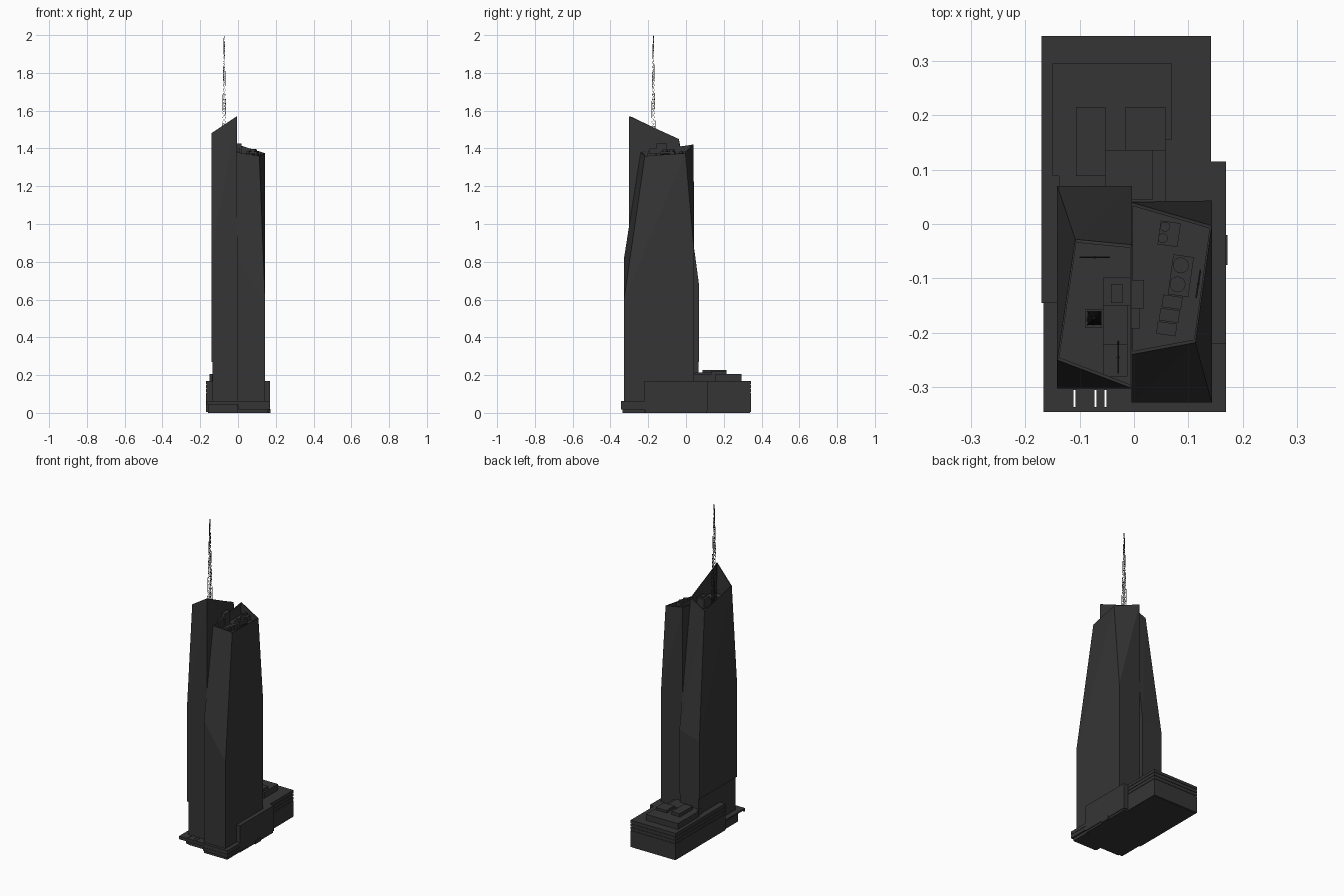
import bpy, bmesh, math
from mathutils import Vector, Matrix

if "Cube" in bpy.data.objects:
    bpy.data.objects.remove(bpy.data.objects["Cube"])


def material(name, rgb):
    m = bpy.data.materials.new(name)
    m.diffuse_color = (*rgb, 1)
    m.use_nodes = True
    m.node_tree.nodes["Principled BSDF"].inputs["Base Color"].default_value = m.diffuse_color
    return m


DARK = material("dark_grey", (0.036, 0.036, 0.036))


def finish(name, bm):
    bmesh.ops.recalc_face_normals(bm, faces=bm.faces)
    me = bpy.data.meshes.new(name)
    bm.to_mesh(me)
    bm.free()
    me.materials.append(DARK)
    ob = bpy.data.objects.new(name, me)
    bpy.context.collection.objects.link(ob)
    return ob


def add_box(bm, x0, x1, y0, y1, z0, z1, turn=0):
    c = Vector(((x0 + x1) / 2, (y0 + y1) / 2, (z0 + z1) / 2))
    m = (Matrix.Translation(c) @ Matrix.Rotation(math.radians(turn), 4, 'Z')
         @ Matrix.Diagonal((x1 - x0, y1 - y0, z1 - z0, 1)))
    bmesh.ops.create_cube(bm, size=1, matrix=m)


def boxes(name, *items):
    bm = bmesh.new()
    for it in items:
        add_box(bm, *it)
    return finish(name, bm)


def add_bar(bm, a, b, r, n=4):
    a, b = Vector(a), Vector(b)
    d = b - a
    m = Matrix.Translation((a + b) / 2) @ d.to_track_quat('Z', 'Y').to_matrix().to_4x4()
    bmesh.ops.create_cone(bm, cap_ends=True, segments=n, radius1=r, radius2=r,
                          depth=d.length, matrix=m)


def prism(name, pts, z0, z1):
    bm = bmesh.new()
    f = bm.faces.new([bm.verts.new((x, y, z0)) for x, y in pts])
    top = bmesh.ops.extrude_face_region(bm, geom=[f])["geom"]
    bmesh.ops.translate(bm, vec=(0, 0, z1 - z0),
                        verts=[v for v in top if isinstance(v, bmesh.types.BMVert)])
    return finish(name, bm)


def crystal_tower(name, base, z0, creases, tops, floor):
    """Box shaft with sloped facets cut from three corners and a sunken roof."""
    bm = bmesh.new()
    b = [bm.verts.new((x, y, z0)) for x, y in base]
    c = [bm.verts.new((*base[i], z)) for i, z in enumerate(creases)]
    t = [bm.verts.new(p) for p in tops]
    mid = sum((Vector(p) for p in tops), Vector()) / 4
    inner = [Vector(p).lerp(Vector((mid.x, mid.y, p[2])), 0.05) for p in tops]
    r = [bm.verts.new(p) for p in inner]
    f = [bm.verts.new((p.x, p.y, floor)) for p in inner]
    walls = [(b[0], b[1], c[1], c[0]), (c[0], c[1], t[1]), (c[0], t[1], t[0]),
             (b[1], b[2], c[2], t[2], c[1]), (c[1], t[2], t[1]),
             (b[2], b[3], t[3], c[2]), (c[2], t[3], t[2]),
             (b[3], b[0], c[0], t[0], t[3]), tuple(reversed(b)), tuple(f)]
    for i in range(4):
        j = (i + 1) % 4
        walls += [(t[i], t[j], r[j], r[i]), (r[i], r[j], f[j], f[i])]
    for w in walls:
        bm.faces.new(w)
    return finish(name, bm)


# Two faceted tower halves
crystal_tower("right_tower",
              [(-.005, -.328), (.143, -.328), (.143, .043), (-.005, .043)], 0,
              (.82, .60, .85),
              [(-.005, -.24, 1.38), (.113, -.218, 1.36), (.143, -.003, 1.375), (-.005, .04, 1.42)],
              1.345)
crystal_tower("left_tower",
              [(-.004, .07), (-.141, .07), (-.141, -.302), (-.004, -.302)], .27,
              (.67, .63, .85),
              [(-.004, -.038, 1.45), (-.108, -.028, 1.40), (-.141, -.25, 1.48), (-.004, -.302, 1.57)],
              1.37)
boxes("left_tower_base", (-.134, -.004, -.297, .066, 0, .27))

# Podium: recessed ground storey, main body and projecting floor bands
prism("podium_ground_storey",
      [(-.16, -.145), (.165, -.145), (.165, .11), (.135, .11), (.135, .34), (-.16, .34)], 0, .06)


def podium_outline(d):
    return [(-.17 + d, -.145 + d), (.1, -.145 + d), (.1, .115), (.141 - d, .115),
            (.141 - d, .345 - d), (-.17 + d, .345 - d)]


prism("podium_body", podium_outline(.003), .004, .168)
for i, (z0, z1) in enumerate([(.004, .105), (.111, .126), (.132, .147), (.153, .17)]):
    prism(f"podium_band_{i}", podium_outline(0), z0, z1)
boxes("right_podium_wing", (.1, .169, -.22, .115, .012, .17), (.1, .164, -.215, .11, 0, .02))

# Podium roof plant
boxes("podium_roof_plant",
      (-.15, .07, .215, .295, .16, .207), (-.15, .07, .155, .22, .16, .205),
      (-.138, .058, .04, .16, .16, .205), (-.15, -.138, .088, .16, .16, .205),
      (-.107, -.052, .088, .215, .2, .226), (-.052, .035, .045, .135, .2, .215),
      (-.016, .058, .135, .215, .2, .222))

# Street canopies, with narrow slots on the left one
slots = [-.109, -.071, -.052]
edges = [-.166] + [e for s in slots for e in (s - .0018, s + .0018)] + [0]
boxes("left_canopy", (-.166, 0, -.305, -.145, .055, .064), (-.166, 0, -.345, -.336, .045, .064),
      *[(edges[i], edges[i + 1], -.337, -.304, .055, .064) for i in range(0, 8, 2)])
boxes("right_canopy", (0, .169, -.345, -.22, .042, .062), (0, .167, -.343, -.22, .036, .043),
      (0, .169, -.345, -.22, .018, .037))
boxes("entrance_base", (-.157, -.115, -.29, -.145, 0, .056), (.0, .16, -.335, -.22, 0, .02))
boxes("side_door", (.16, .172, -.075, -.02, 0, .02))

# Roof equipment on the right tower
boxes("right_roof_units",
      (.046, .083, -.04, .004, 1.34, 1.375, -8), (.067, .105, -.132, -.058, 1.34, 1.385, -8),
      *[(.042 + .005 * k, .078 + .005 * k, -.204 + .0245 * k, -.181 + .0245 * k, 1.34, 1.372, -8)
        for k in range(3)],
      (-.004, .018, -.155, -.103, 1.34, 1.425), (-.004, .011, -.192, -.155, 1.34, 1.40))
bm = bmesh.new()
for x, y, z, r in [(.057, -.005, 1.375, .009), (.053, -.026, 1.375, .009),
                   (.086, -.076, 1.385, .0145), (.08, -.111, 1.385, .0145)]:
    add_bar(bm, (x, y, z - .005), (x, y, z + .01), r, 20)
    add_bar(bm, (x, y, z), (x, y, z + .012), r * .7, 20)
finish("roof_fans", bm)

# Roof equipment on the left tower
boxes("left_roof_units",
      (-.057, -.006, -.15, -.098, 1.36, 1.43), (-.057, -.012, -.222, -.15, 1.36, 1.41),
      (-.057, -.012, -.28, -.222, 1.36, 1.39), (-.042, -.02, -.145, -.11, 1.43, 1.437))

# Window cleaning cranes
bm = bmesh.new()
for x, y, z, dx, dy in [(-.072, -.061, 1.37, .028, 0), (-.029, -.245, 1.39, 0, .03),
                        (.118, -.11, 1.345, .004, .026)]:
    add_bar(bm, (x, y, z), (x, y, z + .025), .003, 8)
    add_bar(bm, (x - dx, y - dy, z + .025), (x + dx, y + dy, z + .027), .0015)
finish("roof_cranes", bm)

# Lattice spire: tapering legs with rings and diagonal braces
bm = bmesh.new()
SX, SY, Z0, Z1, N = -.073, -.173, 1.37, 2.0, 26


def leg(k, i):
    t = i / N
    w = .0125 * (1 - t) + .0015 * t
    a = math.radians(45 + 90 * k)
    return (SX + w * math.sqrt(2) * math.cos(a), SY + w * math.sqrt(2) * math.sin(a),
            Z0 + (Z1 - Z0) * t)


for i in range(N):
    for k in range(4):
        add_bar(bm, leg(k, i), leg(k, i + 1), .0013 - .0006 * i / N)
        add_bar(bm, leg(k, i), leg(k + 1, i), .0008)
        add_bar(bm, leg(k, i), leg(k + 1, i + 1), .0007)
finish("lattice_spire", bm)
boxes("spire_base", (-.09, -.056, -.19, -.157, 1.365, 1.38))
